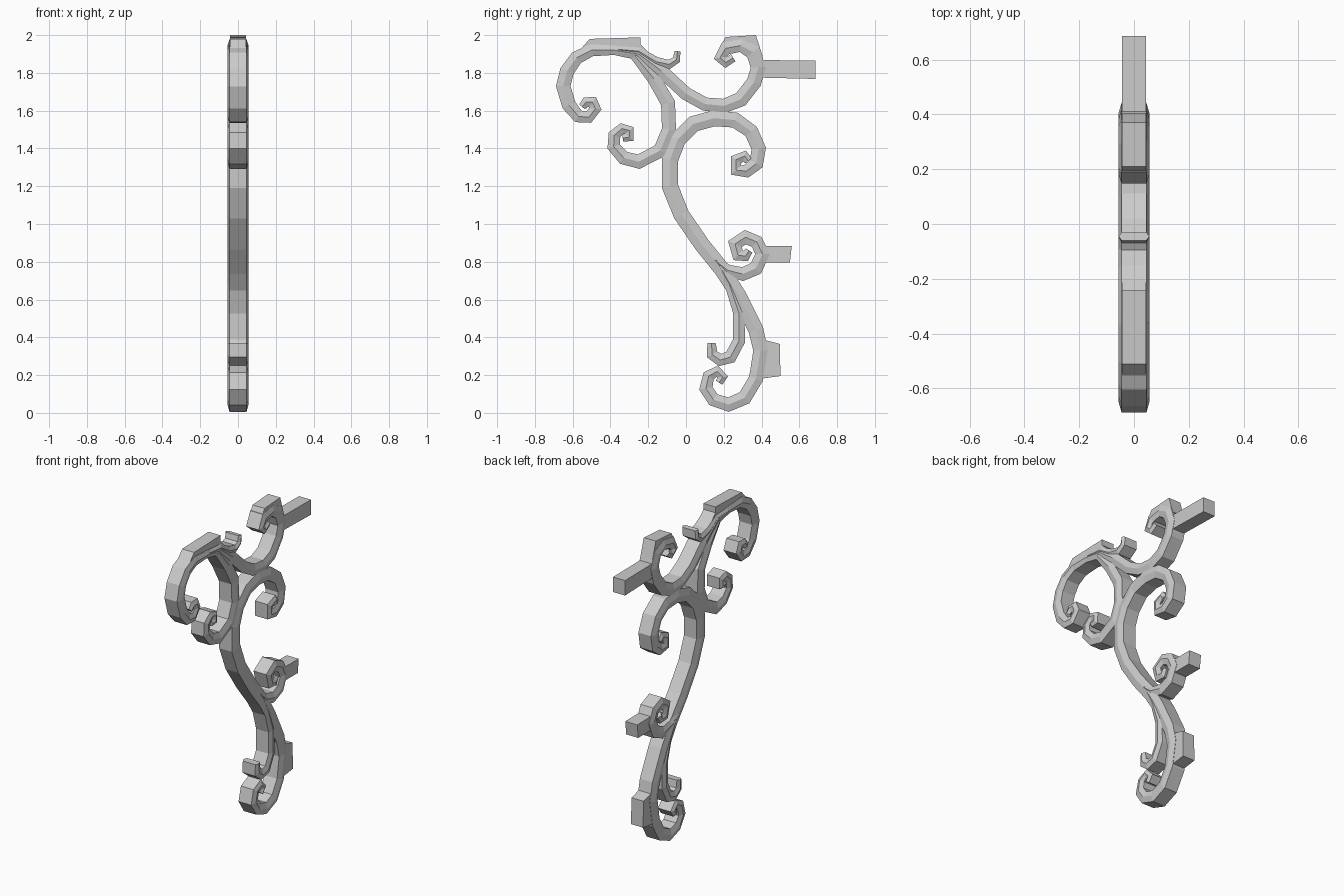
import bpy, bmesh
from mathutils import Vector


def finish(name, bm):
    bmesh.ops.recalc_face_normals(bm, faces=bm.faces)
    me = bpy.data.meshes.new(name)
    bm.to_mesh(me)
    bm.free()
    ob = bpy.data.objects.new(name, me)
    bpy.context.collection.objects.link(ob)
    return ob


def scroll(name, pts, edge=0.045, ridge=0.056):
    """Sweep a ridged six-sided bar along (y, z, half width) points."""
    P = [Vector(p[:2]) for p in pts]
    bm = bmesh.new()
    rings = []
    for i, p in enumerate(P):
        a = (p - P[i - 1]).normalized() if i else (P[1] - p).normalized()
        b = (P[i + 1] - p).normalized() if i < len(P) - 1 else a
        t = (a + b).normalized()
        n = Vector((-t.y, t.x))
        w = pts[i][2] / max(t.dot(a), 0.85)
        sect = [(edge, w), (ridge, 0), (edge, -w), (-edge, -w), (-ridge, 0), (-edge, w)]
        rings.append([bm.verts.new((x, p.x + n.x * s, p.y + n.y * s)) for x, s in sect])
    for r, q in zip(rings, rings[1:]):
        for k in range(6):
            bm.faces.new((r[k], r[(k + 1) % 6], q[(k + 1) % 6], q[k]))
    bm.faces.new(rings[0])
    bm.faces.new(rings[-1])
    return finish(name, bm)


def plate(name, outline, h=0.043):
    """Extrude a (y, z) outline across x."""
    bm = bmesh.new()
    f = bm.faces.new([bm.verts.new((-h, y, z)) for y, z in outline])
    ext = bmesh.ops.extrude_face_region(bm, geom=[f])
    vs = [v for v in ext["geom"] if isinstance(v, bmesh.types.BMVert)]
    bmesh.ops.translate(bm, vec=(2 * h, 0, 0), verts=vs)
    return finish(name, bm)


# Upper S scroll, from the left curl to the top right hook
scroll("upper_scroll", [
    (-.55, 1.62, .02), (-.53, 1.645, .025), (-.495, 1.645, .028), (-.48, 1.61, .028),
    (-.515, 1.565, .028), (-.57, 1.57, .032), (-.62, 1.63, .037), (-.65, 1.73, .037),
    (-.63, 1.81, .037), (-.58, 1.88, .035), (-.50, 1.92, .032), (-.38, 1.92, .025),
    (-.25, 1.90, .032), (-.13, 1.81, .035), (0, 1.69, .035), (.10, 1.635, .035),
    (.20, 1.625, .037), (.29, 1.66, .039), (.36, 1.75, .039), (.383, 1.83, .038),
    (.355, 1.91, .038), (.29, 1.945, .033), (.21, 1.93, .033), (.18, 1.88, .028),
    (.21, 1.855, .025), (.25, 1.88, .022)])

# Small leaf curl under the top pad
scroll("leaf_curl", [
    (-.36, 1.925, .015), (-.25, 1.915, .02), (-.16, 1.86, .025), (-.09, 1.845, .023),
    (-.05, 1.87, .02), (-.045, 1.915, .015)])

# Left inner branch
scroll("left_branch", [
    (-.27, 1.89, .025), (-.17, 1.77, .035), (-.095, 1.64, .037), (-.09, 1.50, .037),
    (-.135, 1.39, .037), (-.25, 1.33, .036), (-.33, 1.35, .035), (-.383, 1.41, .032),
    (-.38, 1.47, .03), (-.34, 1.505, .026), (-.30, 1.495, .025), (-.30, 1.46, .025),
    (-.335, 1.455, .02)])

# Main stem, from the right curl down to the foot curl
scroll("main_stem", [
    (.33, 1.335, .022), (.31, 1.36, .025), (.265, 1.34, .028), (.265, 1.285, .03),
    (.32, 1.28, .033), (.372, 1.32, .036), (.385, 1.40, .037), (.345, 1.49, .037),
    (.26, 1.55, .04), (.15, 1.56, .042), (.04, 1.53, .042), (-.045, 1.445, .043),
    (-.085, 1.34, .043), (-.085, 1.20, .043), (-.025, 1.05, .042), (.085, .89, .042),
    (.19, .76, .042), (.28, .62, .04), (.37, .44, .04), (.395, .33, .038),
    (.37, .18, .037), (.31, .08, .037), (.225, .044, .036), (.145, .07, .034),
    (.105, .13, .033), (.12, .195, .03), (.165, .22, .026), (.195, .19, .024),
    (.175, .16, .02)])

# Middle hook and lower inner branch
scroll("middle_hook", [
    (.15, .81, .02), (.22, .755, .03), (.30, .735, .035), (.37, .765, .036),
    (.405, .84, .035), (.375, .905, .034), (.315, .93, .034), (.26, .895, .034),
    (.275, .835, .03), (.315, .83, .025), (.335, .86, .02)])
scroll("lower_branch", [
    (.16, .81, .02), (.23, .68, .025), (.28, .53, .03), (.28, .38, .032),
    (.235, .295, .032), (.18, .28, .03), (.138, .31, .028), (.135, .37, .022)])

# Mounting tabs and bearing pads
plate("upper_tab", [(.39, 1.775), (.685, 1.768), (.685, 1.865), (.39, 1.868)])
plate("middle_tab", [(.40, .795), (.55, .795), (.56, .883), (.40, .885)])
plate("top_left_pad", [(-.58, 1.90), (-.51, 1.98), (-.24, 1.988), (-.24, 1.95), (-.19, 1.90), (-.40, 1.915)])
plate("top_right_pad", [(.17, 1.92), (.21, 1.99), (.37, 2.0), (.405, 1.89), (.36, 1.88), (.30, 1.94)])
plate("foot_pad", [(.39, .18), (.50, .195), (.497, .365), (.42, .385), (.38, .35)])
